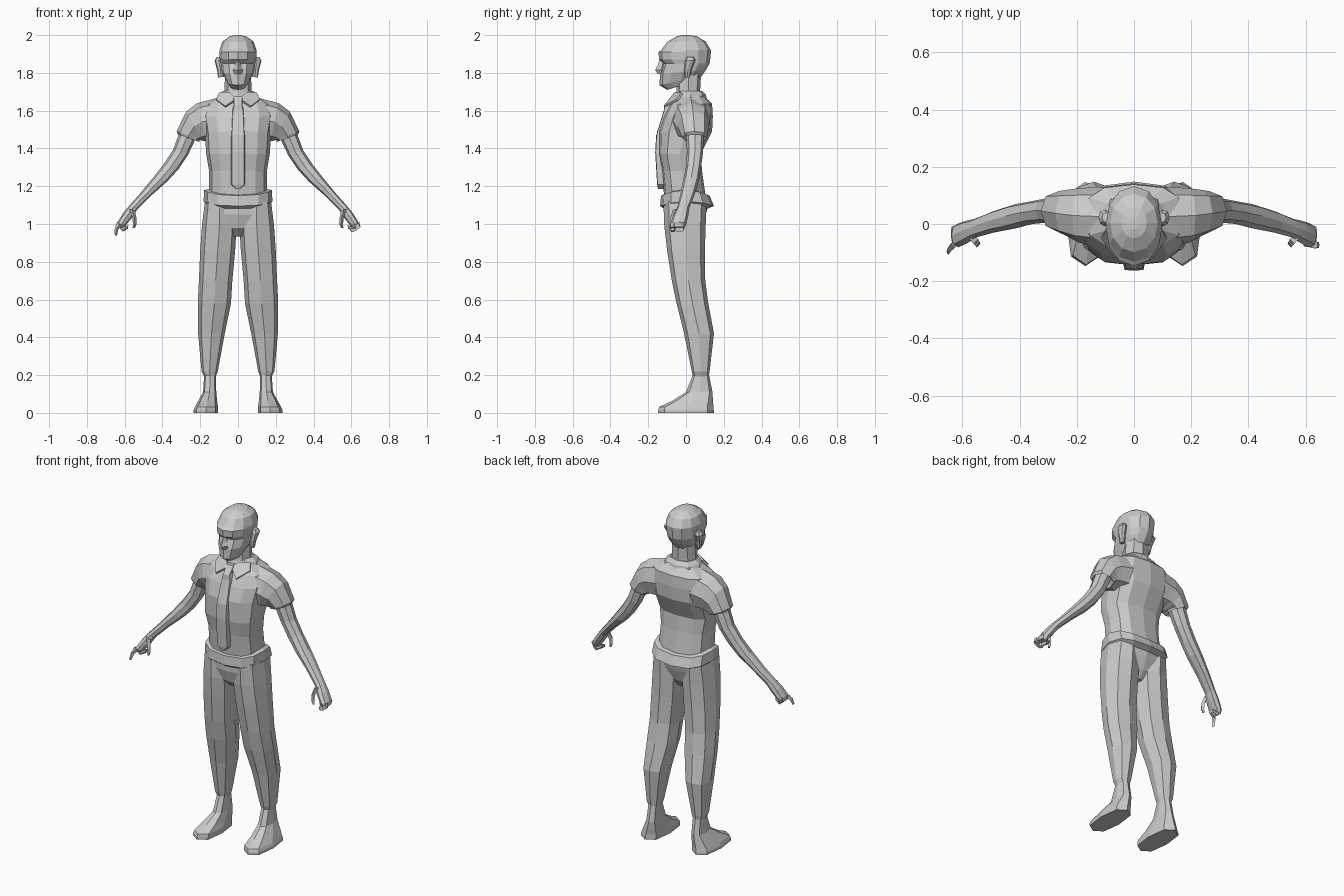
import bpy, bmesh
from math import sin, cos, pi


def ring(bm, n, p, x1, z1, x2, z2, y0, y1, tilt=0, dip=0):
    """Superellipse section: (x1,z1)-(x2,z2) is its width, y0..y1 its depth."""
    out = []
    for i in range(n):
        a = 2 * pi * i / n + (pi / n if n % 4 else 0)
        c, s = cos(a), sin(a)
        c = abs(c) ** (2 / p) * (1 if c > 0 else -1)
        s = abs(s) ** (2 / p) * (1 if s > 0 else -1)
        out.append(bm.verts.new(((x1 + x2) / 2 + c * (x1 - x2) / 2,
                                 (y0 + y1) / 2 + s * (y1 - y0) / 2,
                                 (z1 + z2) / 2 + c * (z1 - z2) / 2 + tilt * s - dip * s * s)))
    return out


def finish(name, bm, mirror=False):
    bmesh.ops.recalc_face_normals(bm, faces=bm.faces)
    me = bpy.data.meshes.new(name)
    bm.to_mesh(me)
    bm.free()
    ob = bpy.data.objects.new(name, me)
    bpy.context.collection.objects.link(ob)
    if mirror:
        m = ob.modifiers.new("mirror", 'MIRROR')
        m.use_mirror_merge = False
    return ob


def loft(name, sections, n=8, p=2.3, mirror=False, flip=1):
    bm = bmesh.new()
    rings = [ring(bm, n, p, s[0] * flip, s[1], s[2] * flip, *s[3:]) for s in sections]
    for a, b in zip(rings, rings[1:]):
        for i in range(n):
            j = (i + 1) % n
            bm.faces.new((a[i], a[j], b[j], b[i]))
    bm.faces.new(rings[0])
    bm.faces.new(rings[-1])
    return finish(name, bm, mirror)


def centred(rows):
    """Rows of (half width, z, y0, y1, tilt, dip) on the mid plane."""
    return [(r[0], r[1], -r[0], r[1], *r[2:]) for r in rows]


# Head with brow ridge and recessed eyes
loft("head", centred([
    (.045, 1.735, -.10, .06, .025), (.062, 1.76, -.14, .085, .025),
    (.085, 1.805, -.138, .105, .01), (.092, 1.85, -.12, .125),
    (.096, 1.87, -.142, .128), (.099, 1.91, -.146, .132),
    (.098, 1.92, -.132, .132), (.083, 1.965, -.098, .105),
    (.045, 1.993, -.05, .06), (.012, 2.0, -.02, .02)]), n=12, p=2.1)
loft("nose", centred([
    (.010, 1.865, -.142, -.10), (.016, 1.84, -.150, -.10),
    (.026, 1.815, -.163, -.10), (.022, 1.795, -.150, -.10)]), n=4)
loft("ear", [
    (.105, 1.775, .075, 1.78, -.005, .02), (.112, 1.82, .075, 1.82, -.01, .03),
    (.124, 1.865, .08, 1.87, -.005, .05), (.112, 1.885, .08, 1.885, .005, .04)],
    n=8, mirror=True)
loft("neck", centred([
    (.080, 1.66, -.055, .085), (.072, 1.71, -.05, .075), (.068, 1.80, -.05, .08)]))

# Shirt
loft("shirt", centred([
    (.155, 1.14, -.115, .105), (.153, 1.28, -.128, .085),
    (.168, 1.37, -.145, .078), (.176, 1.49, -.145, .138),
    (.190, 1.57, -.118, .142), (.172, 1.635, -.083, .138),
    (.110, 1.67, -.055, .105), (.075, 1.70, -.045, .08)]), n=12, p=2.7)
loft("sleeve", [
    (.10, 1.67, .12, 1.44, -.08, .13), (.215, 1.64, .17, 1.44, -.065, .125),
    (.275, 1.595, .185, 1.44, -.045, .12), (.325, 1.49, .20, 1.445, -.025, .115),
    (.318, 1.475, .207, 1.435, -.02, .11), (.295, 1.49, .22, 1.46, 0, .095)], mirror=True)

# Collar: band round the neck and two pointed flaps
loft("collar_band", centred([
    (.115, 1.66, -.06, .11), (.105, 1.685, -.055, .105), (.078, 1.705, -.045, .085)]))
bm = bmesh.new()
pts = [(.008, -.075, 1.665), (.045, -.06, 1.70), (.10, -.025, 1.695),
       (.115, -.05, 1.66), (.068, -.118, 1.625)]
bm.faces.new([bm.verts.new(q) for q in pts])
flap = finish("collar_flap", bm, True)
flap.modifiers.new("thickness", 'SOLIDIFY').thickness = .012

# Necktie with pointed tip
loft("necktie", centred([
    (.026, 1.675, -.078, -.04), (.022, 1.63, -.115, -.06),
    (.030, 1.60, -.118, -.08), (.036, 1.47, -.158, -.12),
    (.037, 1.38, -.163, -.12), (.037, 1.21, -.153, -.11),
    (.008, 1.185, -.148, -.12)]), p=6)

# Belt, dipping at front and back
loft("belt", centred([
    (.150, 1.185, -.11, .10, 0, .03), (.180, 1.18, -.132, .125, 0, .03),
    (.182, 1.12, -.137, .148, 0, .025), (.160, 1.10, -.115, .11, 0, .02)]), n=12, p=2.7)

# Trousers
loft("trouser_seat", centred([
    (.165, 1.13, -.118, .125), (.172, 1.05, -.115, .105),
    (.12, .98, -.095, .08), (.03, .935, -.05, .05)]), n=12, p=2.5)
loft("trouser_leg", [
    (.175, 1.12, .02, 1.12, -.12, .11), (.19, 1.0, .008, .98, -.115, .104),
    (.20, .86, .015, .86, -.10, .10), (.207, .70, .03, .70, -.075, .102),
    (.213, .58, .037, .58, -.05, .118), (.211, .42, .07, .42, -.01, .148),
    (.193, .22, .107, .22, .03, .125), (.178, .19, .118, .19, .038, .12)],
    p=2.5, mirror=True)

# Shoes
loft("shoe", [
    (.178, .21, .118, .21, .04, .12), (.185, .11, .115, .11, 0, .14),
    (.21, .065, .11, .06, -.075, .143), (.228, .032, .106, .032, -.142, .145),
    (.235, .015, .105, .015, -.147, .147), (.235, 0, .105, 0, -.147, .147)],
    p=2.7, mirror=True)

# Bare arms ending in palms
loft("arm", [
    (.305, 1.50, .22, 1.46, 0, .095), (.345, 1.39, .265, 1.365, .005, .09),
    (.395, 1.315, .315, 1.29, 0, .08), (.45, 1.245, .375, 1.225, -.015, .07),
    (.52, 1.16, .46, 1.15, -.03, .045), (.578, 1.095, .535, 1.075, -.048, .018),
    (.61, 1.055, .56, 1.035, -.068, .012), (.637, 1.01, .592, .995, -.082, .002),
    (.64, .985, .605, .98, -.075, -.008)], mirror=True)
loft("thumb", [
    (.575, 1.08, .545, 1.07, -.07, -.035), (.56, 1.035, .538, 1.035, -.082, -.05),
    (.556, 1.0, .536, 1.0, -.08, -.055), (.558, .98, .545, .98, -.075, -.058)],
    n=4, mirror=True)
loft("curled_fingers", [
    (.64, 1.01, .61, .98, -.06, -.005), (.632, .985, .61, .96, -.062, -.01),
    (.605, .985, .60, .965, -.06, -.015), (.58, .995, .583, .975, -.055, -.02)],
    n=8, p=4, mirror=True)

# Forefinger: curled on one hand, pointing on the other
loft("forefinger_curled", [
    (.642, 1.01, .618, .99, -.085, -.06), (.648, .985, .625, .965, -.085, -.062),
    (.61, .975, .605, .957, -.08, -.06), (.595, .98, .592, .965, -.078, -.062)], n=8, p=4)
loft("forefinger_pointing", [
    (.64, 1.01, .615, .99, -.085, -.055), (.652, .98, .634, .97, -.098, -.072),
    (.655, .945, .642, .937, -.108, -.09)], n=4, flip=-1)
